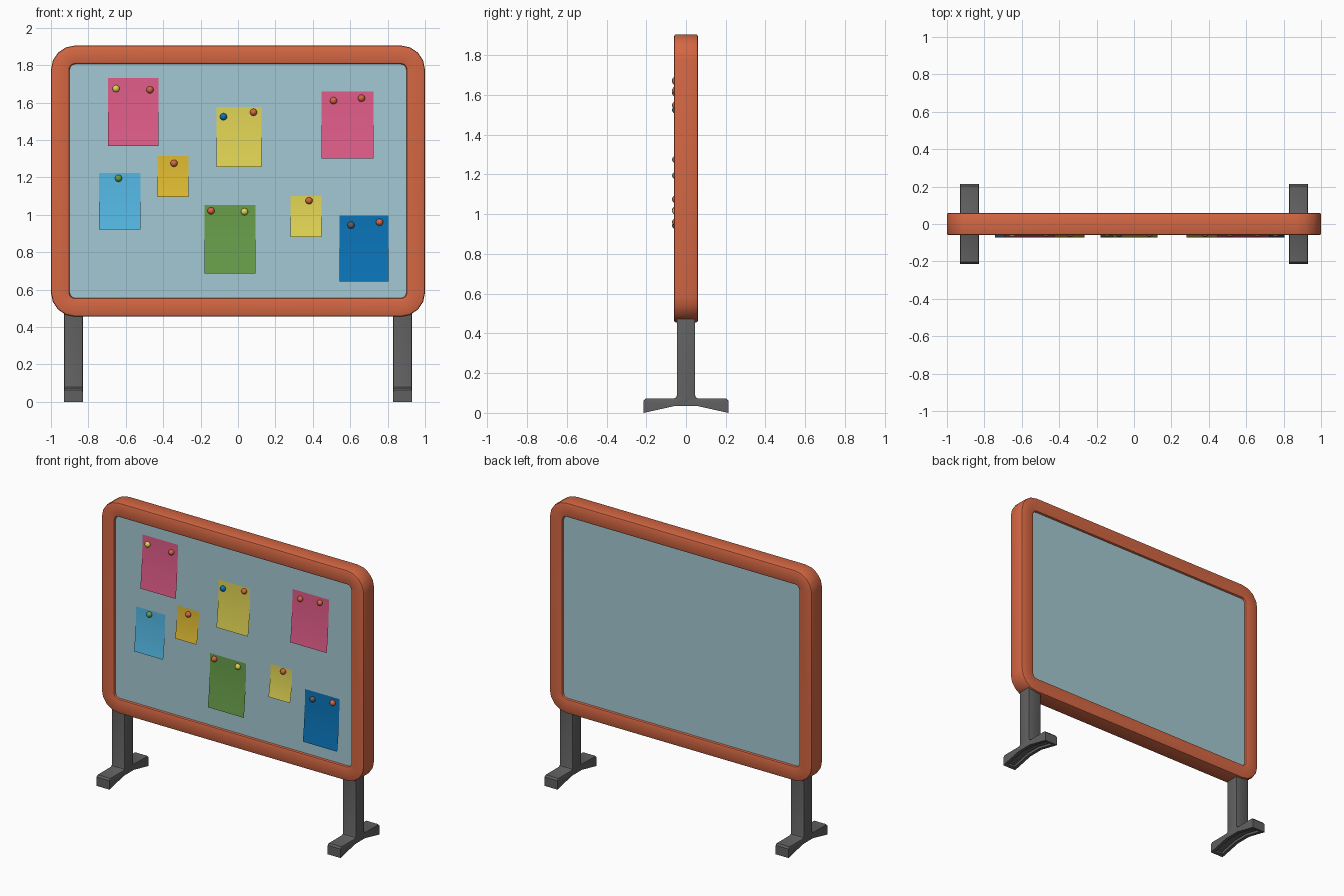
import bpy, bmesh, math
from mathutils import Matrix

if "Cube" in bpy.data.objects:
    bpy.data.objects.remove(bpy.data.objects["Cube"])


def material(name, r, g, b):
    m = bpy.data.materials.new(name)
    lin = [((c / 255 + 0.055) / 1.055) ** 2.4 for c in (r, g, b)]
    m.diffuse_color = (*lin, 1)
    m.use_nodes = True
    m.node_tree.nodes["Principled BSDF"].inputs["Base Color"].default_value = m.diffuse_color
    return m


MATS = {n: material(n, *c) for n, c in {
    "orange": (213, 103, 67), "pale_blue": (164, 201, 211), "dark_grey": (96, 96, 96),
    "pink": (224, 92, 137), "yellow": (224, 212, 84), "amber": (222, 186, 50),
    "sky_blue": (84, 184, 228), "green": (104, 158, 74), "blue": (10, 116, 184)}.items()}


def finish(bm, name, mat, angle=30, recalc=True):
    if recalc:
        bmesh.ops.recalc_face_normals(bm, faces=bm.faces)
    me = bpy.data.meshes.new(name)
    bm.to_mesh(me)
    bm.free()
    me.materials.append(MATS[mat])
    for p in me.polygons:
        p.use_smooth = True
    me.set_sharp_from_angle(angle=math.radians(angle))
    ob = bpy.data.objects.new(name, me)
    bpy.context.collection.objects.link(ob)
    return ob


def rounded_rect(inset, seg=4):
    """Outline of the frame at a given inset, as (x, z) points."""
    r = 0.13 - 0.1 * inset / 0.1
    hx, hz, cz = 1 - inset, 0.725 - inset, 1.18
    pts = []
    for k, (sx, sz) in enumerate([(1, 1), (-1, 1), (-1, -1), (1, -1)]):
        for i in range(seg + 1):
            a = math.pi / 2 * (k + i / seg)
            pts.append((sx * (hx - r) + r * math.cos(a), cz + sz * (hz - r) + r * math.sin(a)))
    return pts


# Frame: softly bevelled bar swept around a rounded rectangle
bm = bmesh.new()
half = [(0, 0.05), (0.003, 0.057), (0.01, 0.06), (0.088, 0.06), (0.096, 0.057), (0.1, 0.048)]
section = [(i, -y) for i, y in half] + [(i, y) for i, y in reversed(half)]
rings = [[bm.verts.new((x, y, z)) for x, z in rounded_rect(i)] for i, y in section]
for a, b in zip(rings, rings[1:] + rings[:1]):
    for j in range(len(a)):
        k = (j + 1) % len(a)
        bm.faces.new((a[j], a[k], b[k], b[j]))
finish(bm, "frame", "orange", 35)

# Board panel
bm = bmesh.new()
bmesh.ops.create_cube(bm, size=1, matrix=Matrix.Translation((0, 0, 1.18)) @ Matrix.Diagonal((1.82, 0.09, 1.27, 1)))
finish(bm, "board", "pale_blue")

# Legs with splayed feet: one side profile extruded across x
right = [(0.055, 0.035), (0.213, 0.0), (0.213, 0.062), (0.203, 0.073), (0.06, 0.073),
         (0.05, 0.078), (0.046, 0.09), (0.046, 0.48)]
profile = right + [(-y, z) for y, z in reversed(right)]
for side, cx in (("left", -0.88), ("right", 0.88)):
    bm = bmesh.new()
    face = bm.faces.new([bm.verts.new((cx - 0.05, y, z)) for y, z in profile])
    ext = bmesh.ops.extrude_face_region(bm, geom=[face])
    bmesh.ops.translate(bm, verts=[v for v in ext["geom"] if isinstance(v, bmesh.types.BMVert)], vec=(0.1, 0, 0))
    bmesh.ops.recalc_face_normals(bm, faces=bm.faces)
    # shallow hollow under the foot
    under = [f for f in bm.faces if f.normal.z < -0.8]
    bmesh.ops.inset_region(bm, faces=under, thickness=0.022, use_even_offset=True)
    bmesh.ops.inset_region(bm, faces=under, thickness=0.002, depth=-0.015, use_even_offset=True)
    # soften the long side edges
    edges = [e for e in bm.edges if len(e.link_faces) == 2
             and abs(abs(e.verts[0].co.x - cx) - 0.05) < 1e-4
             and abs(e.verts[0].co.x - e.verts[1].co.x) < 1e-4
             and min(v.co.z for v in e.verts) > 0.05]
    bmesh.ops.bevel(bm, geom=edges, offset=0.006, segments=2, profile=0.5, affect='EDGES')
    finish(bm, side + "_leg", "dark_grey")

# Paper notes: thin sheets curling away from the board at the bottom
notes = [("pink", -0.695, -0.425, 1.367, 1.73), ("sky_blue", -0.743, -0.521, 0.922, 1.222),
         ("amber", -0.43, -0.265, 1.094, 1.313), ("yellow", -0.115, 0.126, 1.254, 1.575),
         ("green", -0.18, 0.094, 0.687, 1.051), ("yellow", 0.281, 0.446, 0.882, 1.099),
         ("pink", 0.447, 0.725, 1.302, 1.66), ("blue", 0.543, 0.805, 0.644, 0.997)]
for n, (mat, x0, x1, z0, z1) in enumerate(notes):
    bm = bmesh.new()
    prev = None
    for i in range(9):
        t = i / 8
        y = -0.047 - 0.024 * t ** 2
        z = z1 + (z0 - z1) * t
        row = [bm.verts.new((x0, y, z)), bm.verts.new((x1, y, z))]
        if prev:
            bm.faces.new((prev[0], row[0], row[1], prev[1]))
        prev = row
    finish(bm, f"paper_note_{n + 1}", mat, recalc=False)

# Push pins
pins = [("yellow", -0.652, 1.674), ("orange", -0.471, 1.668), ("blue", -0.078, 1.524),
        ("orange", 0.083, 1.548), ("orange", 0.511, 1.61), ("orange", 0.66, 1.623),
        ("green", -0.639, 1.195), ("orange", -0.342, 1.275), ("orange", -0.144, 1.021),
        ("yellow", 0.035, 1.016), ("orange", 0.38, 1.075), ("dark_grey", 0.604, 0.944),
        ("orange", 0.757, 0.96)]
for n, (mat, x, z) in enumerate(pins):
    bm = bmesh.new()
    bmesh.ops.create_uvsphere(bm, u_segments=16, v_segments=10, radius=0.019,
                              matrix=Matrix.Translation((x, -0.051, z)))
    finish(bm, f"push_pin_{n + 1}", mat, 60)
